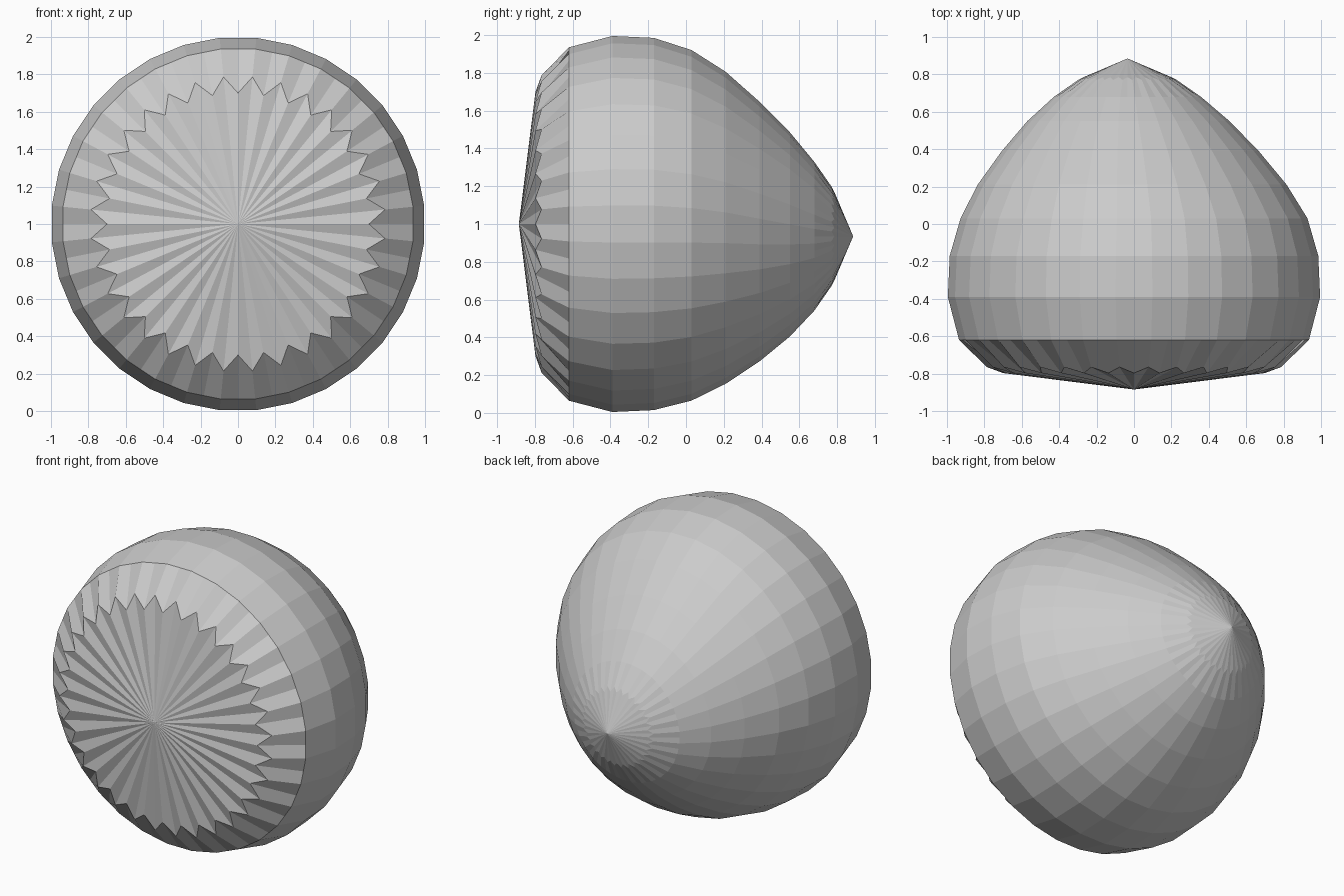
import bpy, bmesh, math

if "Cube" in bpy.data.objects:
    bpy.data.objects.remove(bpy.data.objects["Cube"])

SEG = 32
STEP = math.tau / SEG

grey = bpy.data.materials.new("plain grey")
grey.diffuse_color = (0.6, 0.6, 0.6, 1)
grey.use_nodes = True
grey.node_tree.nodes["Principled BSDF"].inputs["Base Color"].default_value = grey.diffuse_color


def polar(r, y, angle, cx=0.0, cz=1.0):
    return (cx + r * math.cos(angle), y, cz + r * math.sin(angle))


def ring(bm, y, r, cx=0.0, cz=1.0, y_mid=None, r_mid=None):
    """Corner points with a point between each pair; r_mid makes teeth."""
    if r_mid is None:
        r_mid = r * math.cos(STEP / 2)
    if y_mid is None:
        y_mid = y
    verts = []
    for i in range(SEG):
        a = (i - 0.5) * STEP
        verts.append(bm.verts.new(polar(r, y, a, cx, cz)))
        verts.append(bm.verts.new(polar(r_mid, y_mid, a + STEP / 2, cx, cz)))
    return verts


def bridge(bm, a, b):
    n = len(a)
    for i in range(n):
        j = (i + 1) % n
        bm.faces.new((a[i], a[j], b[j], b[i]))


def fan(bm, a, tip):
    t = bm.verts.new(tip)
    for i in range(len(a)):
        bm.faces.new((a[i], a[(i + 1) % len(a)], t))


def finish(bm, name, outward):
    bmesh.ops.recalc_face_normals(bm, faces=bm.faces)
    # open shells: make the tip faces point away from the middle
    bm.faces.ensure_lookup_table()
    if bm.faces[-1].normal.y * outward < 0:
        bmesh.ops.reverse_faces(bm, faces=bm.faces)
    me = bpy.data.meshes.new(name)
    bm.to_mesh(me)
    bm.free()
    me.materials.append(grey)
    ob = bpy.data.objects.new(name, me)
    bpy.context.collection.objects.link(ob)


# Rounded body tapering to an off-centre point: (y, radius, centre x, centre z)
PROFILE = [
    (-0.62, 0.94, 0.0, 1.0),
    (-0.39, 1.0, 0.0, 1.0),
    (-0.17, 0.99, 0.0, 1.0),
    (0.03, 0.932, 0.0, 0.993),
    (0.21, 0.83, -0.01, 0.98),
    (0.39, 0.69, -0.02, 0.96),
    (0.55, 0.543, -0.03, 0.945),
    (0.68, 0.395, -0.035, 0.935),
]
bm = bmesh.new()
rings = [ring(bm, *p) for p in PROFILE]
# Faintly fluted ring just before the point
rings.append(ring(bm, 0.77, 0.265, -0.035, 0.935, y_mid=0.785, r_mid=0.235))
for a, b in zip(rings, rings[1:]):
    bridge(bm, a, b)
fan(bm, rings[-1], (-0.035, 0.885, 0.935))
finish(bm, "body", 1)

# Front cap: toothed bevel around a shallow cone
bm = bmesh.new()
rim = ring(bm, -0.62, 0.94)
teeth = ring(bm, -0.765, 0.79, y_mid=-0.797, r_mid=0.70)
bridge(bm, rim, teeth)
fan(bm, teeth, (0, -0.885, 1.0))
finish(bm, "front_cap", -1)
